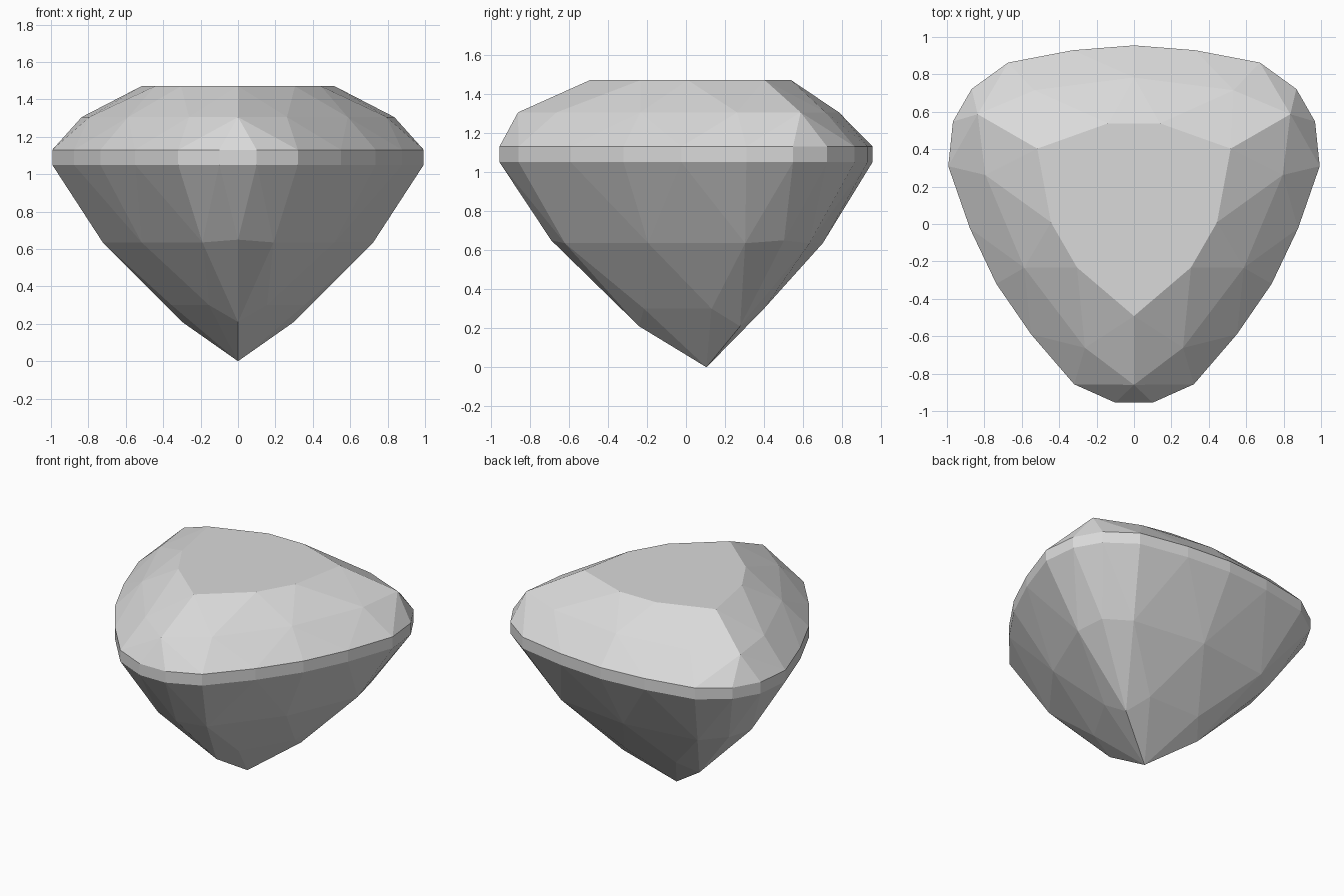
import bpy
import bmesh
import math
from mathutils import Matrix, Vector

default_cube = bpy.data.objects.get("Cube")
if default_cube:
    bpy.data.objects.remove(default_cube, do_unlink=True)

CENTRE_Y = 0.105

# One third of each facet ring (right half only), measured from the gem axis
TABLE = [(0, -0.597, 1.47), (0.305, -0.337, 1.47)]
CROWN = [(0, -0.965, 1.305), (0.262, -0.767, 1.305), (0.587, -0.339, 1.305)]
GIRDLE = [(0.1, -1.06), (0.32, -0.962), (0.55, -0.695), (0.736, -0.425)]
PAVILION = [(0, -0.795, 0.65), (0.19, -0.725, 0.635), (0.515, -0.2975, 0.635)]
LOWER = [(0, -0.345, 0.21), (0.155, -0.32, 0.3)]
CULET = (0, 0, 0)


def threefold(points):
    """Mirror the points in x and repeat them around the three corners."""
    result = set()
    for x, y, z in points:
        for side in (-1, 1):
            for turn in range(3):
                spin = Matrix.Rotation(math.radians(120 * turn), 3, 'Z')
                p = spin @ Vector((x * side, y, z))
                result.add((round(p.x, 3), round(p.y + CENTRE_Y, 3), z))
    return result


def grey_material():
    mat = bpy.data.materials.new("pale grey")
    colour = (0.7, 0.7, 0.7, 1)
    mat.use_nodes = True
    mat.diffuse_color = colour
    mat.node_tree.nodes["Principled BSDF"].inputs["Base Color"].default_value = colour
    return mat


# Gem: the flat facets are the convex skin of the stacked rings
girdle = [(x, y, z) for x, y in GIRDLE for z in (1.05, 1.13)]
bm = bmesh.new()
for point in sorted(threefold(TABLE + CROWN + girdle + PAVILION + LOWER + [CULET])):
    bm.verts.new(point)
bmesh.ops.remove_doubles(bm, verts=bm.verts, dist=0.004)
bmesh.ops.convex_hull(bm, input=bm.verts)

# Join coplanar triangles into whole facets
bmesh.ops.dissolve_limit(bm, angle_limit=math.radians(1), verts=bm.verts, edges=bm.edges)
bmesh.ops.recalc_face_normals(bm, faces=bm.faces)

mesh = bpy.data.meshes.new("gemstone")
bm.to_mesh(mesh)
bm.free()
mesh.materials.append(grey_material())
gem = bpy.data.objects.new("gemstone", mesh)
bpy.context.collection.objects.link(gem)
